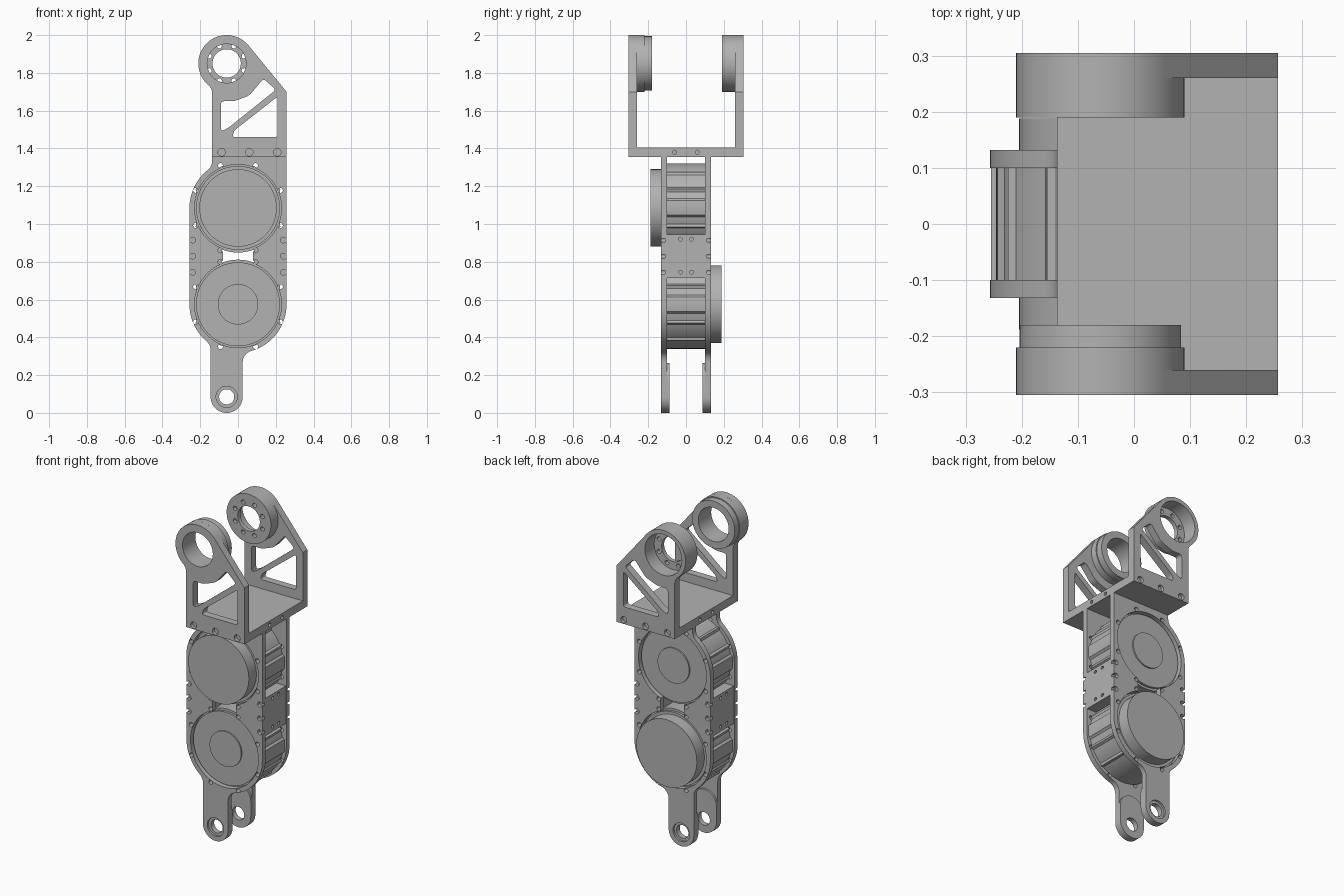
import bpy, bmesh
from math import sin, cos, pi, radians, atan2, sqrt, acos, hypot
from mathutils import Vector

old = bpy.data.objects.get("Cube")
if old:
    bpy.data.objects.remove(old, do_unlink=True)

COLOR = (0.45, 0.45, 0.45, 1)
metal = bpy.data.materials.new("grey metal")
metal.diffuse_color = COLOR
metal.use_nodes = True
metal.node_tree.nodes["Principled BSDF"].inputs["Base Color"].default_value = COLOR


def arc(cx, cz, r, a0, a1, n=16):
    return [(cx + r * cos(a0 + (a1 - a0) * i / n), cz + r * sin(a0 + (a1 - a0) * i / n))
            for i in range(n + 1)]


def circle(cx, cz, r, n=48):
    return arc(cx, cz, r, 0, 2 * pi, n)[:-1]


def rect(x0, x1, z0, z1):
    return [(x0, z0), (x1, z0), (x1, z1), (x0, z1)]


def rounded(points, r):
    """Round each corner of a polygon with a quadratic curve."""
    out = []
    for i, p in enumerate(points):
        p, a, b = Vector(p), Vector(points[i - 1]), Vector(points[(i + 1) % len(points)])
        s, e = p + (a - p).normalized() * r, p + (b - p).normalized() * r
        for k in range(6):
            t = k / 5
            out.append(tuple(s * (1 - t) ** 2 + p * 2 * t * (1 - t) + e * t * t))
    return out


def fillet(cx, cz, big, x, f, side, vert):
    """Concave blend from a circle to a vertical line; gives circle angle and points."""
    fx = x + side * f
    dx = fx - cx
    dz = vert * sqrt((big + f) ** 2 - dx ** 2)
    a0 = atan2(-dz, -dx)
    a1 = 0 if side < 0 else (pi if a0 > 0 else -pi)
    return atan2(dz, dx), arc(fx, cz + dz, f, a0, a1, 8)


def add_prism(bm, pts, d0, d1, axis="y"):
    place = (lambda p: (p[0], d0, p[1])) if axis == "y" else (lambda p: (d0, p[0], p[1]))
    face = bm.faces.new([bm.verts.new(place(p)) for p in pts])
    ext = bmesh.ops.extrude_face_region(bm, geom=[face])
    move = Vector((0, d1 - d0, 0)) if axis == "y" else Vector((d1 - d0, 0, 0))
    bmesh.ops.translate(bm, verts=[v for v in ext["geom"] if isinstance(v, bmesh.types.BMVert)], vec=move)


def make(name, prisms):
    bm = bmesh.new()
    for p in prisms:
        add_prism(bm, *p)
    bmesh.ops.recalc_face_normals(bm, faces=bm.faces)
    mesh = bpy.data.meshes.new(name)
    bm.to_mesh(mesh)
    bm.free()
    mesh.materials.append(metal)
    ob = bpy.data.objects.new(name, mesh)
    bpy.context.collection.objects.link(ob)
    return ob


def part(name, prisms, cuts=()):
    """Solid from prisms, minus cutter prisms, smooth with sharp edges."""
    ob = make(name, prisms)
    bpy.ops.object.select_all(action="DESELECT")
    ob.select_set(True)
    bpy.context.view_layer.objects.active = ob
    if cuts:
        cutter = make("cutter", cuts)
        mod = ob.modifiers.new("cut", "BOOLEAN")
        mod.operation, mod.solver, mod.use_self = "DIFFERENCE", "EXACT", True
        mod.object = cutter
        bpy.ops.object.modifier_apply(modifier=mod.name)
        bpy.data.objects.remove(cutter, do_unlink=True)
    bpy.ops.object.shade_smooth_by_angle(angle=radians(30))
    return ob


W = 0.257                    # half width of the limb
UP, LOW = 1.085, 0.575       # motor centre heights
LEFT, FLOOR = -0.137, 1.355  # bracket left edge and underside
PIN, TAB = -0.06, 0.085      # joint axis x, lower tab radius
HEAD, HR = 1.85, 0.15        # upper joint height and radius
IN, OUT = 0.1, 0.132         # side plate depth range

# side plate outline
a_top, f_top = fillet(0, UP, W, LEFT, 0.06, -1, 1)
a_l, f_l = fillet(0, LOW, W, PIN - TAB, 0.06, -1, -1)
a_r, f_r = fillet(0, LOW, W, PIN + TAB, 0.06, 1, -1)
plate = [(W, FLOOR), (LEFT, FLOOR)] + f_top[::-1] + arc(0, UP, W, a_top, pi)[1:]
plate += arc(0, LOW, W, pi, a_l + 2 * pi) + f_l[1:]
plate += arc(PIN, TAB, TAB, pi, 2 * pi, 24) + f_r[::-1]
plate += arc(0, LOW, W, a_r, 0)[1:]

# openings, bolt holes and edge slots shared by both plates
openings = [circle(0, UP, 0.23, 64), circle(0, LOW, 0.23, 64),
            rect(-0.08, 0.08, LOW + 0.2, UP - 0.2), circle(PIN, TAB, 0.04)]
for cz in (UP, LOW):
    for k in range(8):
        a = radians(22.5 + 45 * k)
        openings.append(circle(0.243 * cos(a), cz + 0.243 * sin(a), 0.013, 16))
slots = []
for s in (-1, 1):
    for z in (0.745, 0.83, 0.915):
        slots.append(circle(s * 0.24, z, 0.015, 16))
        slots.append(rect(*sorted((s * 0.24, s * 0.27)), z - 0.009, z + 0.009))

for s, label in ((-1, "front"), (1, "back")):
    cuts = [(o, s * 0.05, s * 0.2) for o in openings]
    cuts += [(o, s * 0.112, s * 0.2) for o in slots]
    cuts.append((circle(PIN, TAB, 0.056), s * 0.12, s * 0.2))
    part(label + "_side_plate", [(plate, s * IN, s * OUT)], cuts)
    # thicker inner pad on the lower joint tab
    pad = arc(PIN, TAB, TAB, pi, 2 * pi, 24) + arc(PIN, 0.18, TAB, 0, pi, 24)
    part(label + "_tab_pad", [(pad, s * 0.088, s * IN)],
         [(circle(PIN, TAB, 0.04), s * 0.05, s * 0.2)])


# motors: ribbed casing, protruding cover on one side, flat face with hub on the other
def casing(cz):
    pts = []
    for i in range(120):
        a = 3 * i
        off = min(a % 180, 180 - a % 180)
        rib = off <= 9 or abs(off - 24) < 3 or abs(off - 51) < 3
        r = 0.246 if rib else 0.236
        pts.append((r * cos(radians(a)), cz + r * sin(radians(a))))
    return pts


for cz, s, label in ((UP, -1, "upper"), (LOW, 1, "lower")):
    part(label + "_motor_casing", [(casing(cz), -IN, IN)])
    part(label + "_motor_cover", [(circle(0, cz, 0.222, 64), s * IN, s * 0.115),
                                  (circle(0, cz, 0.205, 64), s * 0.115, s * 0.188)])
    part(label + "_motor_face", [(circle(0, cz, 0.222, 64), -s * IN, -s * 0.114),
                                 (circle(0, cz, 0.107), -s * 0.114, -s * 0.122)])

# spacer blocks between the plates
for s, label in ((1, "left"), (-1, "right")):
    holes = [(circle(y, z, 0.01, 12), s * 0.24, s * 0.3, "x")
             for y in (-0.03, 0.03) for z in (0.745, 0.92)]
    part(label + "_spacer_block", [(rect(-IN, IN, 0.715, 0.945), s * 0.085, s * 0.255, "x")], holes)

# bracket floor with end screw holes
end_holes = [(circle(y, 1.38, 0.011, 12), x0, x1, "x") for y in (-0.06, 0.06)
             for x0, x1 in ((0.22, 0.3), (-0.2, -0.1))]
part("bracket_floor", [(rect(LEFT, W, FLOOR, 1.405), -0.26, 0.26)], end_holes)

# bracket wall outline: straight left edge, round head, sloped right edge
SHOULDER = 1.7
dx, dz = W - PIN, SHOULDER - HEAD
tangent = atan2(dz, dx) + acos(HR / hypot(dx, dz))
a_h, f_h = fillet(PIN, HEAD, HR, LEFT, 0.06, -1, -1)
wall = [(LEFT, FLOOR), (W, FLOOR), (W, SHOULDER)]
wall += arc(PIN, HEAD, HR, tangent, a_h + 2 * pi, 40) + f_h[1:]

# lightening windows: curved upper one and triangular lower one
upper = rounded([(-0.09, 1.65), (-0.02, 1.65), (0.06, 1.68), (0.135, 1.77),
                 (0.2, 1.71), (-0.05, 1.51), (-0.09, 1.49)], 0.018)
lower = rounded([(0.21, 1.675), (0.21, 1.46), (-0.03, 1.46), (-0.02, 1.495)], 0.014)

for s, label, bore in ((-1, "front", 0.103), (1, "back", 0.125)):
    cuts = [(o, s * 0.2, s * 0.4) for o in (upper, lower, circle(PIN, HEAD, bore))]
    cuts += [(circle(x, 1.38, 0.02, 20), s * 0.285, s * 0.4) for x in (-0.087, 0.06, 0.208)]
    part(label + "_bracket_wall", [(wall, s * 0.26, s * 0.305)], cuts)

# front bearing ring, stepped on its inner side
for name, r, y0, y1 in (("front_bearing_ring", HR, -0.26, -0.22),
                        ("front_bearing_lip", 0.144, -0.22, -0.18)):
    part(name, [(circle(PIN, HEAD, r, 64), y0, y1)], [(circle(PIN, HEAD, 0.103), -0.4, -0.1)])

# back bearing cup with a bolted flange
cuts = [(circle(PIN, HEAD, 0.075), 0.1, 0.4), (circle(PIN, HEAD, 0.125), 0.215, 0.4)]
for k in range(8):
    a = radians(22.5 + 45 * k)
    cuts.append((circle(PIN + 0.1 * cos(a), HEAD + 0.1 * sin(a), 0.013, 16), 0.1, 0.4))
part("back_bearing_cup", [(circle(PIN, HEAD, HR, 64), 0.19, 0.26)], cuts)
